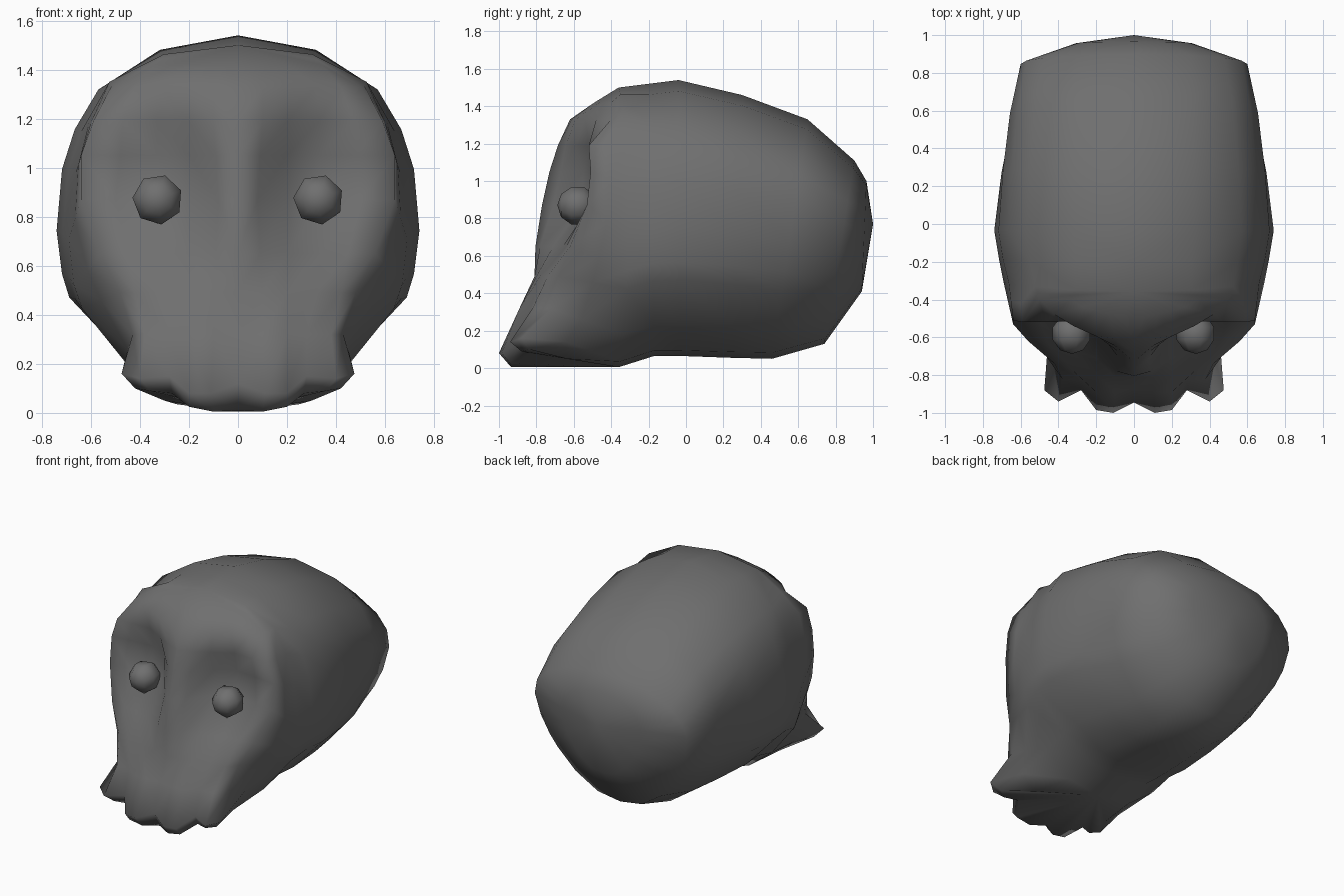
import bpy, bmesh

if "Cube" in bpy.data.objects:
    bpy.data.objects.remove(bpy.data.objects["Cube"])

# Half cross-sections, top to bottom: (x / half width, z fraction)
PROFILE = [(0, 1), (.43, .96), (.77, .85), (.9, .74), (.97, .63), (1, .46),
           (.97, .34), (.93, .275), (.62, .11), (.33, .02), (0, 0)]
BROW_PROFILE = [(0, 1), (.44, .975), (.76, .9), (.88, .79), (.96, .65), (1, .47),
                (.97, .345), (.92, .28), (.64, .12), (.36, .02), (0, 0)]
BACK_PROFILE = [(0, 1), (.5, .96), (.8, .87), (.95, .78), (1, .67), (.95, .51),
                (.86, .38), (.77, .29), (.56, .14), (.29, .03), (0, 0)]
# Cranium stations, front to back: y at top, y at bottom, half width, top z, bottom z, back-ness
STATIONS = [(-.36, -.36, .69, 1.5, .005, 0), (-.2, -.17, .715, 1.52, .065, 0),
            (-.04, -.03, .74, 1.54, .065, 0), (.3, .25, .71, 1.46, .055, .25),
            (.65, .46, .665, 1.33, .05, .6), (.9, .74, .6, 1.11, .13, 1),
            (.965, .94, .31, 1.0, .41, .8)]
# Face rows, forehead to upper jaw: z, then x,y from the outer rim to the centre line
FACE = [
    (1.42, (.34, -.4), (.27, -.44), (.2, -.46), (.13, -.475), (.06, -.49), (0, -.49)),
    (1.33, (.5, -.4), (.42, -.48), (.32, -.54), (.21, -.59), (.1, -.61), (0, -.62)),
    (1.19, (.59, -.52), (.47, -.52), (.33, -.515), (.2, -.59), (.1, -.645), (0, -.685)),
    (1.05, (.64, -.51), (.48, -.49), (.33, -.48), (.2, -.55), (.09, -.67), (0, -.73)),
    (.87, (.64, -.53), (.5, -.51), (.34, -.5), (.2, -.56), (.08, -.71), (0, -.77)),
    (.65, (.56, -.62), (.45, -.64), (.34, -.66), (.2, -.71), (.09, -.78), (0, -.805)),
    (.49, (.48, -.68), (.42, -.74), (.32, -.78), (.2, -.8), (.1, -.81), (0, -.81)),
    (.32, (.43, -.72), (.38, -.82), (.28, -.83), (.2, -.89), (.1, -.89), (0, -.87)),
]
# Tooth tips and tooth undersides
TEETH = [
    [(.475, -.88, .16), (.4, -.94, .14), (.28, -.88, .15), (.2, -.985, .08), (.11, -1, .08), (0, -.945, .12)],
    [(.42, -.84, .1), (.36, -.88, .09), (.27, -.84, .08), (.2, -.94, .025), (.1, -.935, .005), (0, -.88, .01)],
]
# Side of the jaw, halfway between the cranium and the teeth
JAW_SIDE = {7: (.45, -.56, .26), 8: (.41, -.64, .14), 9: (.3, -.64, .05)}


def skin(bm, a, b):
    """Join two rows of vertices with quads."""
    for i in range(len(a) - 1):
        bm.faces.new((a[i], a[i + 1], b[i + 1], b[i]))


def fan(bm, tip, row):
    """Close a row of vertices to one point."""
    for p, q in zip(row, row[1:]):
        bm.faces.new((tip, p, q))


bone = bpy.data.materials.new("dark_grey")
bone.diffuse_color = (.16, .16, .16, 1)
bone.use_nodes = True
bone.node_tree.nodes["Principled BSDF"].inputs["Base Color"].default_value = bone.diffuse_color


def finish(ob):
    """Smooth shading and the dark grey material."""
    ob.data.materials.append(bone)
    for p in ob.data.polygons:
        p.use_smooth = True


# Skull: lofted cranium with a face grid joined to its front ring
bm = bmesh.new()
rings = []
for k, (yt, yb, w, top, bot, t) in enumerate(STATIONS):
    ring = []
    for (ax, az), (bx, bz) in zip(PROFILE if k else BROW_PROFILE, BACK_PROFILE):
        px, pz = ax + t * (bx - ax), az + t * (bz - az)
        curve = 0 if k else .05 * px * px     # forehead curves back at the temples
        ring.append(bm.verts.new((px * w, yb + pz * (yt - yb) + curve, bot + pz * (top - bot))))
    rings.append(ring)
for a, b in zip(rings, rings[1:]):
    skin(bm, a, b)
fan(bm, bm.verts.new((0, 1, .77)), rings[-1])

rows = [[(x, y, r[0]) for x, y in r[1:]] for r in FACE] + TEETH
front = rings[0]
grid = []
for i, row in enumerate(rows):
    start = front[i + 1]
    mid = JAW_SIDE.get(i) or [(a + b) / 2 for a, b in zip(start.co, row[0])]
    grid.append([start] + [bm.verts.new(p) for p in [mid] + row])
for a, b in zip(grid, grid[1:]):
    skin(bm, a, b)
fan(bm, front[0], grid[0])        # crown
fan(bm, front[-1], grid[-1][1:])  # underside of the jaw

bmesh.ops.recalc_face_normals(bm, faces=bm.faces)
mesh = bpy.data.meshes.new("skull")
bm.to_mesh(mesh)
bm.free()
skull = bpy.data.objects.new("skull", mesh)
bpy.context.collection.objects.link(skull)
mirror = skull.modifiers.new("mirror", 'MIRROR')
mirror.merge_threshold = .001
finish(skull)

# Eyes
for side, name in ((-1, "left_eye"), (1, "right_eye")):
    bpy.ops.mesh.primitive_uv_sphere_add(segments=7, ring_count=5, radius=.108,
                                         location=(side * .328, -.58, .87),
                                         rotation=(1.57, .3, 0))
    eye = bpy.context.object
    eye.name = name
    finish(eye)
